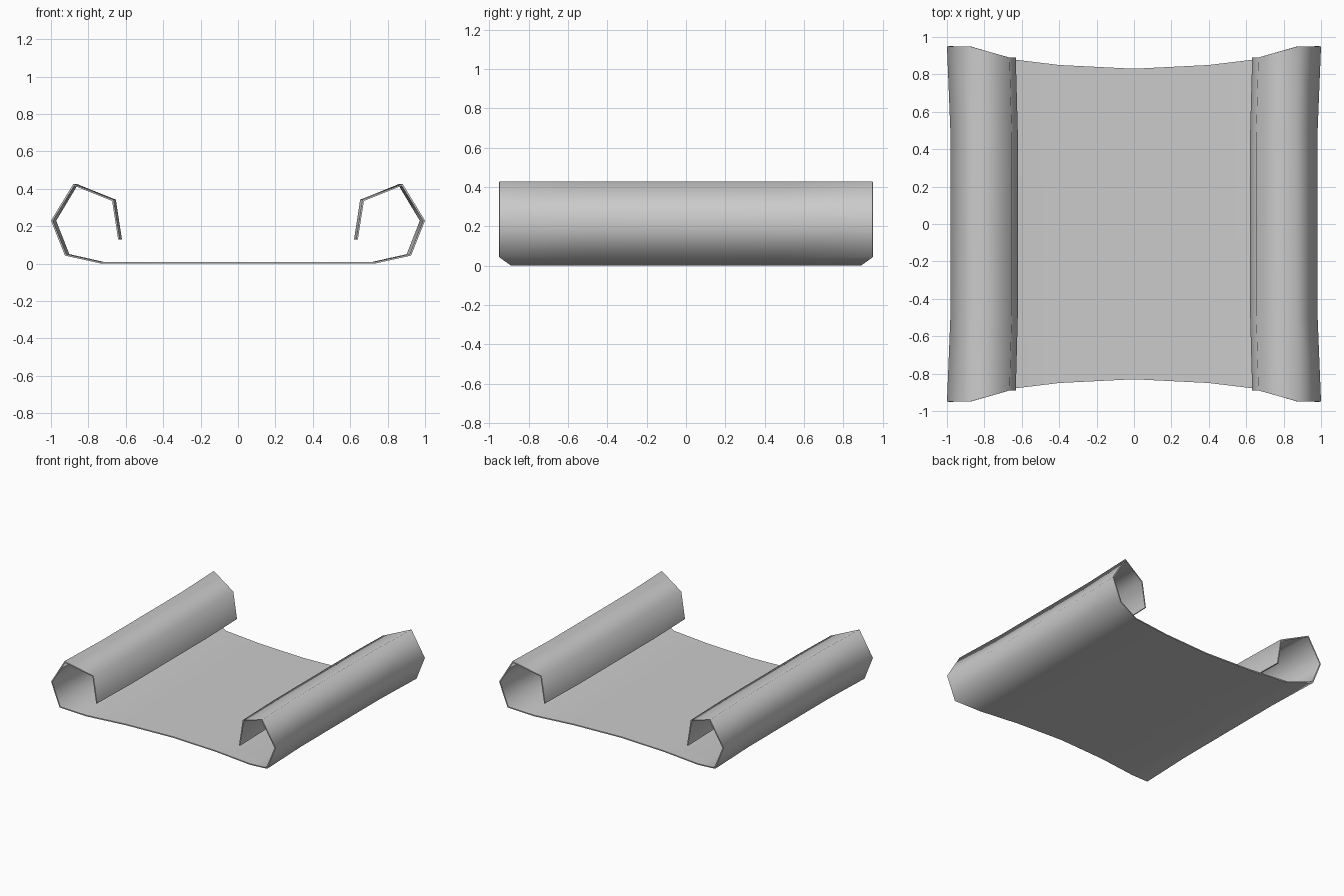
import bpy, bmesh, math

cube = bpy.data.objects.get("Cube")
if cube:
    bpy.data.objects.remove(cube, do_unlink=True)

# Paper colour
paper = bpy.data.materials.new("paper_grey")
paper.use_nodes = True
colour = (0.6, 0.6, 0.6, 1)
paper.diffuse_color = colour
paper.node_tree.nodes["Principled BSDF"].inputs["Base Color"].default_value = colour

# Outer profile from the centre to the curled tip: x, z, half length along y
half = [
    (0.0, 0.0, 0.83),
    (0.4, 0.0, 0.85),
    (0.73, 0.0, 0.89),
    (0.925, 0.043, 0.95),
    (1.0, 0.23, 0.95),
    (0.88, 0.427, 0.95),
    (0.665, 0.342, 0.89),
    (0.632, 0.13, 0.89),
]
profile = [(-x, z, y) for x, z, y in reversed(half[1:])] + half

# Stations along y: fraction of the length, width factor (waisted in the middle)
stations = [(-1, 1), (-0.53, 0.982), (0.53, 0.982), (1, 1)]

# Unrolled sheet with both sides curled up
bm = bmesh.new()
rows = [[bm.verts.new((x * w, y * t, z)) for t, w in stations] for x, z, y in profile]
for a, b in zip(rows, rows[1:]):
    for j in range(len(stations) - 1):
        bm.faces.new((a[j], a[j + 1], b[j + 1], b[j]))
mesh = bpy.data.meshes.new("scroll_sheet")
bm.to_mesh(mesh)
bm.free()
mesh.materials.append(paper)
sheet = bpy.data.objects.new("scroll_sheet", mesh)
bpy.context.collection.objects.link(sheet)
bpy.context.view_layer.objects.active = sheet
sheet.select_set(True)

# Paper thickness, inward from the outer face
solid = sheet.modifiers.new("thickness", "SOLIDIFY")
solid.thickness = 0.009
solid.offset = -1
solid.use_even_offset = True
bpy.ops.object.modifier_apply(modifier=solid.name)

# Smooth curls, crisp paper edges
bpy.ops.object.shade_smooth_by_angle(angle=math.radians(82))
